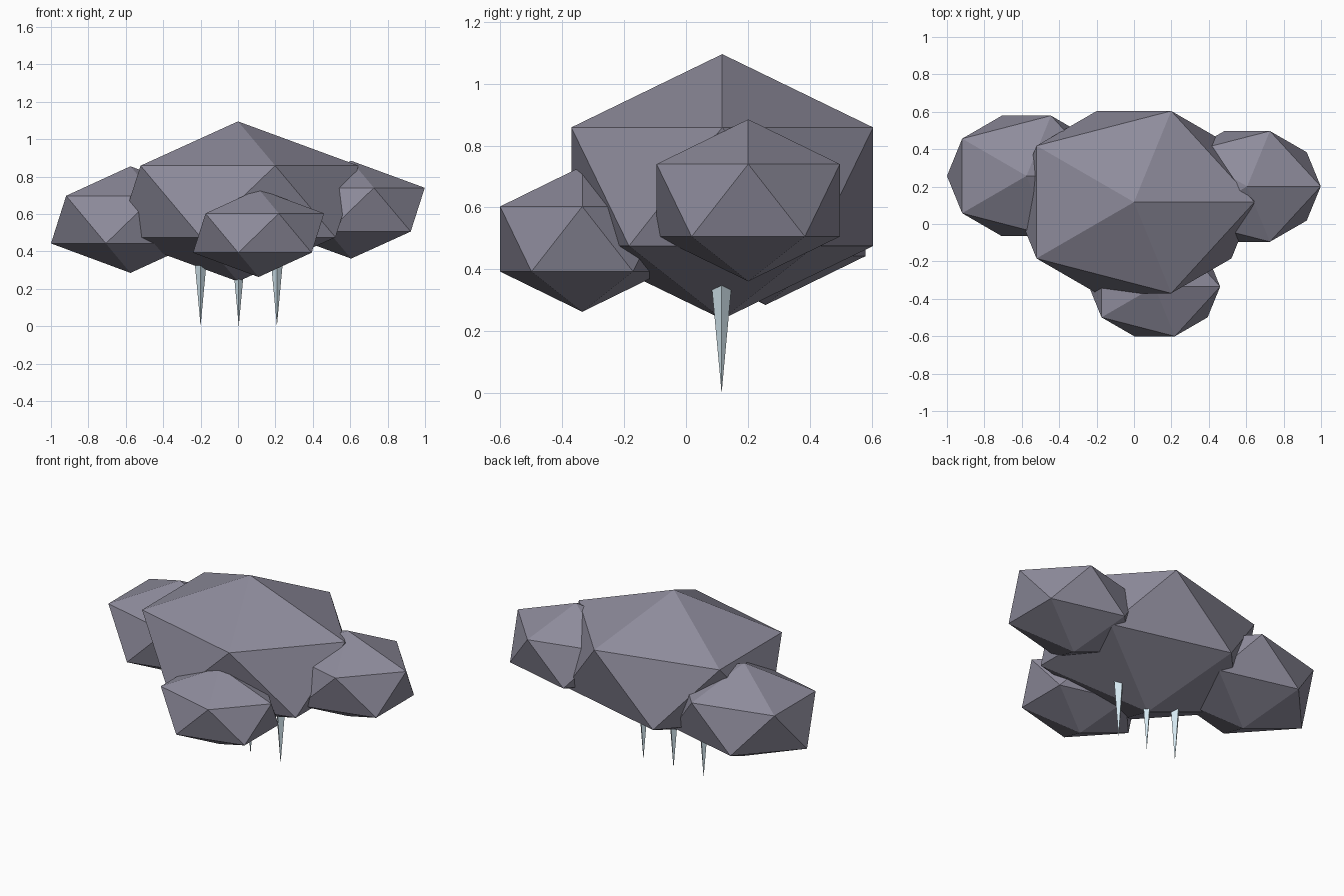
import bpy

if "Cube" in bpy.data.objects:
    bpy.data.objects.remove(bpy.data.objects["Cube"])


def make_material(name, color):
    mat = bpy.data.materials.new(name)
    mat.diffuse_color = color
    mat.use_nodes = True
    mat.node_tree.nodes["Principled BSDF"].inputs["Base Color"].default_value = mat.diffuse_color
    return mat


cloud_mat = make_material("storm_grey", (0.27, 0.26, 0.33, 1))
ice_mat = make_material("ice", (0.66, 0.80, 0.87, 1))


def puff(name, center, radii):
    bpy.ops.mesh.primitive_ico_sphere_add(subdivisions=1, radius=1, location=center)
    ob = bpy.context.object
    ob.name = name
    ob.scale = radii
    bpy.ops.object.transform_apply(location=False, rotation=False, scale=True)
    ob.data.materials.append(cloud_mat)


def icicle(name, x, y, top=0.40, radius=0.037):
    # four-sided spike, point down, root buried in the cloud
    bpy.ops.mesh.primitive_cone_add(vertices=4, radius1=0, radius2=radius,
                                    depth=top, location=(x, y, top / 2))
    ob = bpy.context.object
    ob.name = name
    ob.data.materials.append(ice_mat)


# Cloud: one large faceted puff with three smaller ones around it
puff("cloud_main", (0.0, 0.117, 0.667), (0.72, 0.573, 0.428))
puff("cloud_left", (-0.575, 0.257, 0.57), (0.475, 0.379, 0.285))
puff("cloud_right", (0.605, 0.201, 0.623), (0.44, 0.348, 0.2615))
puff("cloud_front", (0.11, -0.335, 0.498), (0.392, 0.312, 0.235))

# Icicles hanging underneath
for part, x in (("left", -0.2), ("middle", 0.004), ("right", 0.208)):
    icicle("icicle_" + part, x, 0.115)
